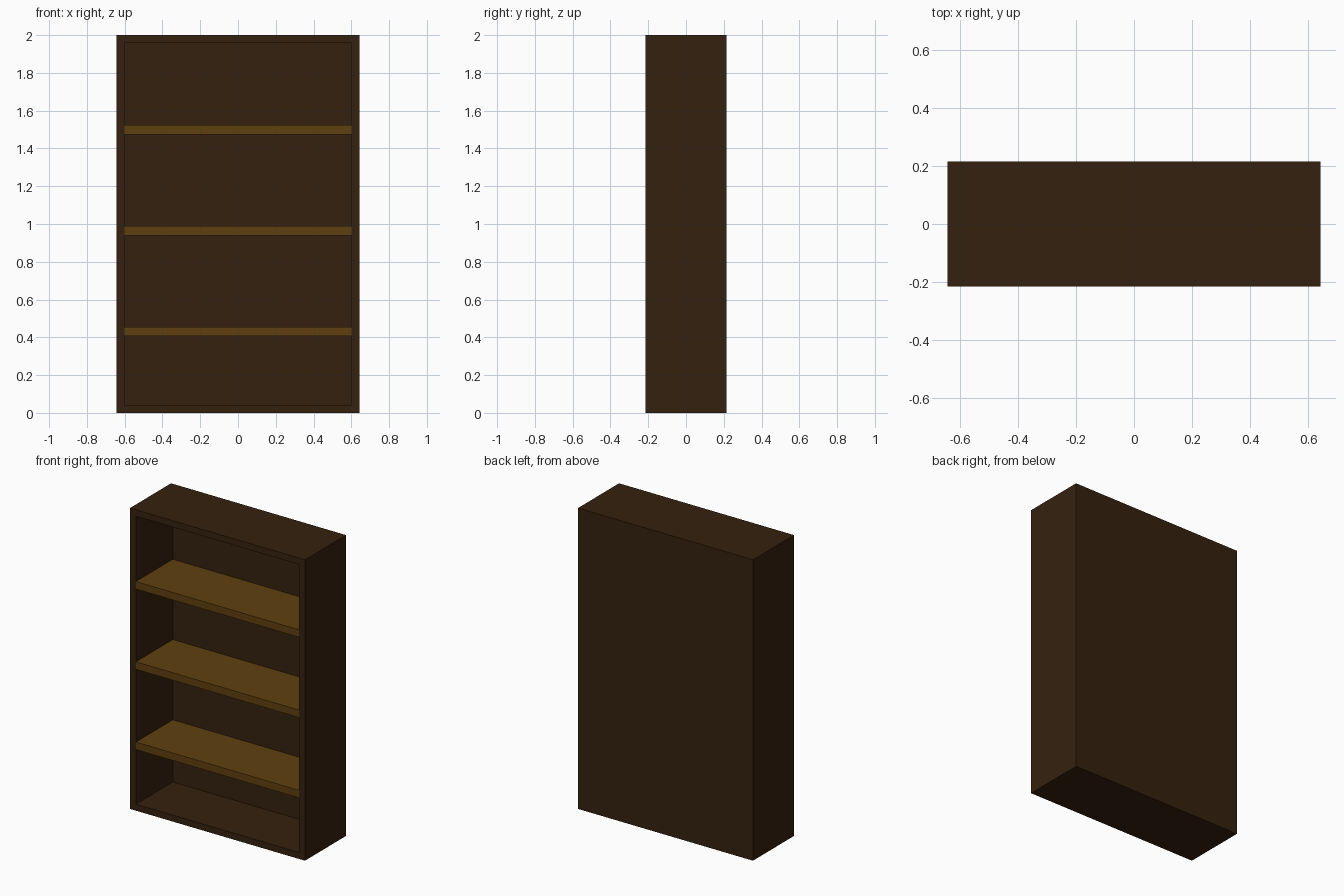
import bpy
import bmesh
from mathutils import Vector

cube = bpy.data.objects.get("Cube")
if cube:
    bpy.data.objects.remove(cube, do_unlink=True)


def make_material(name, color):
    mat = bpy.data.materials.new(name)
    mat.use_nodes = True
    mat.diffuse_color = color
    mat.node_tree.nodes["Principled BSDF"].inputs["Base Color"].default_value = color
    return mat


def add_box(name, low, high, mat):
    low, high = Vector(low), Vector(high)
    bm = bmesh.new()
    bmesh.ops.create_cube(bm, size=1)
    bmesh.ops.scale(bm, vec=high - low, verts=bm.verts)
    bmesh.ops.translate(bm, vec=(low + high) / 2, verts=bm.verts)
    mesh = bpy.data.meshes.new(name)
    bm.to_mesh(mesh)
    bm.free()
    mesh.materials.append(mat)
    obj = bpy.data.objects.new(name, mesh)
    bpy.context.collection.objects.link(obj)
    return obj


dark_wood = make_material("dark brown wood", (0.036, 0.0153, 0.0045, 1))
shelf_wood = make_material("golden brown wood", (0.115, 0.051, 0.0045, 1))

# Overall half width, half depth, height and board thickness
W, D, H, T = 0.643, 0.215, 2.0, 0.043
inner = W - T

# Case: two sides, top, bottom and back panel
add_box("right_side", (-W, -D, 0), (-inner, D, H), dark_wood)
add_box("left_side", (inner, -D, 0), (W, D, H), dark_wood)
add_box("bottom_board", (-inner, -D, 0), (inner, D, T), dark_wood)
add_box("top_board", (-inner, -D, H - T), (inner, D, H), dark_wood)
add_box("back_panel", (-inner, D - T, T), (inner, D, H - T), dark_wood)

# Evenly spaced shelves, flush with the front
for i in range(3):
    z = 0.431 + i * 0.5335
    add_box(f"shelf_{i + 1}", (-inner, -D, z - 0.025), (inner, D - T, z + 0.025), shelf_wood)
